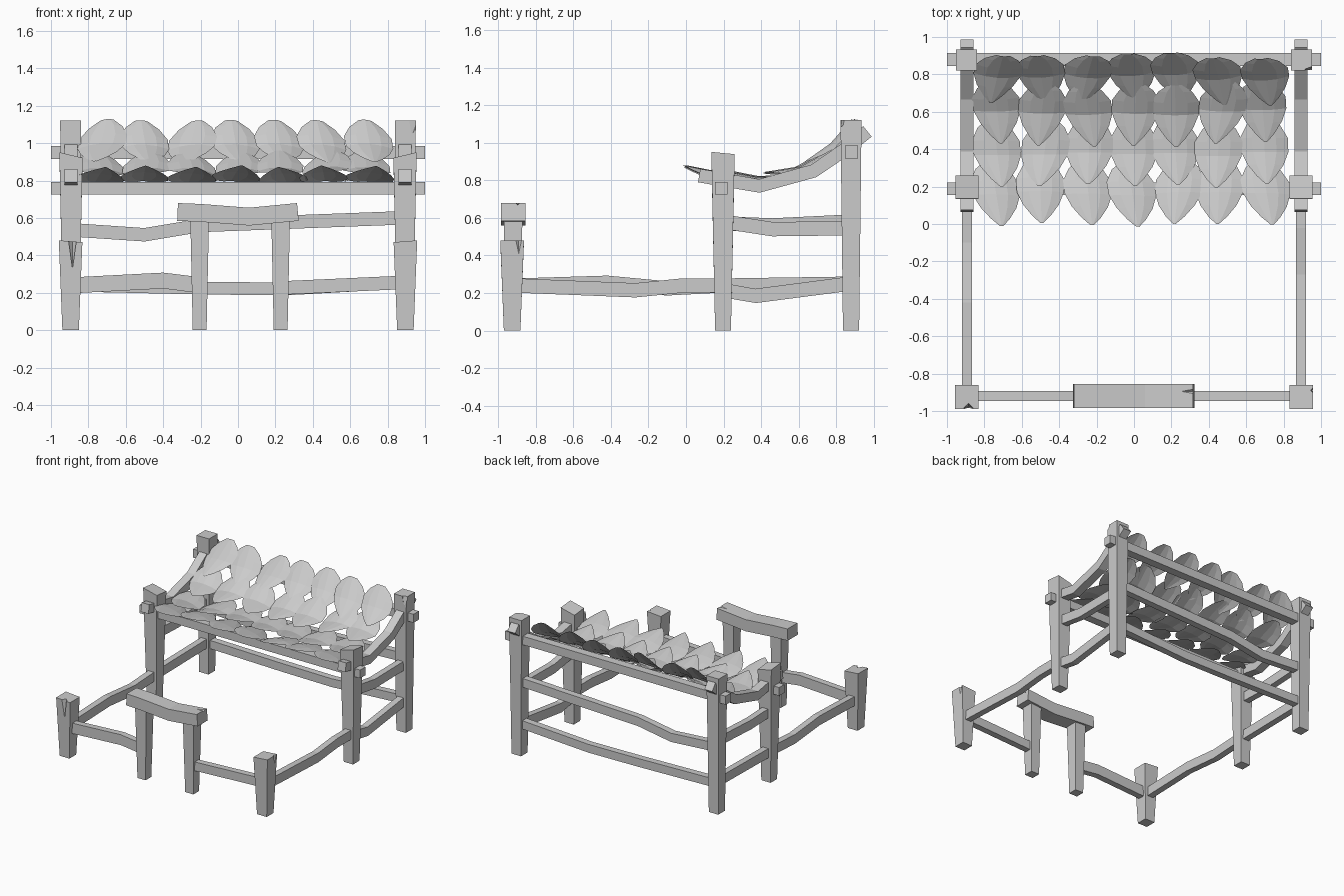
import bpy
import bmesh
import random
from mathutils import Vector

random.seed(4)
if "Cube" in bpy.data.objects:
    bpy.data.objects.remove(bpy.data.objects["Cube"])

grey = bpy.data.materials.new("plain grey")
grey.use_nodes = True
grey.diffuse_color = (0.6, 0.6, 0.6, 1)
shader = next(n for n in grey.node_tree.nodes if n.type == "BSDF_PRINCIPLED")
shader.inputs["Base Color"].default_value = grey.diffuse_color


def finish(name, bm):
    bmesh.ops.recalc_face_normals(bm, faces=bm.faces)
    mesh = bpy.data.meshes.new(name)
    bm.to_mesh(mesh)
    bm.free()
    mesh.materials.append(grey)
    obj = bpy.data.objects.new(name, mesh)
    bpy.context.collection.objects.link(obj)
    return obj


def loft(name, rings):
    """Closed bar through a list of four-cornered rings."""
    bm = bmesh.new()
    loops = [[bm.verts.new(p) for p in ring] for ring in rings]
    for a, b in zip(loops, loops[1:]):
        for i in range(4):
            j = (i + 1) % 4
            bm.faces.new((a[i], a[j], b[j], b[i]))
    bm.faces.new(loops[0])
    bm.faces.new(loops[-1])
    return finish(name, bm)


def post(name, x, y, height, bottom, top, slope_x=0, slope_y=0):
    """Upright timber, wider at the top, with a rough sloping cut."""
    corners = [(-1, -1), (1, -1), (1, 1), (-1, 1)]
    low = [(x + i * bottom, y + j * bottom, 0) for i, j in corners]
    high = [(x + i * top, y + j * top, height + i * slope_x + j * slope_y)
            for i, j in corners]
    return loft(name, [low, high])


def beam(name, points, width, height):
    """Rectangular timber following a bent path."""
    pts = [Vector(p) for p in points]
    rings = []
    for i, p in enumerate(pts):
        along = (pts[min(i + 1, len(pts) - 1)] - pts[max(i - 1, 0)]).normalized()
        side = along.cross(Vector((0, 0, 1))).normalized()
        up = side.cross(along) * height / 2
        side *= width / 2
        rings.append([p - side - up, p + side - up, p + side + up, p - side + up])
    return loft(name, rings)


def crack(target, tip, end, radius):
    """Cut a pointed split into a timber."""
    tip, end = Vector(tip), Vector(end)
    bm = bmesh.new()
    bmesh.ops.create_cone(bm, cap_ends=True, segments=4, radius1=0, radius2=radius,
                          depth=(end - tip).length)
    bmesh.ops.remove_doubles(bm, verts=bm.verts, dist=0.0001)
    turn = (end - tip).to_track_quat("Z", "Y").to_matrix()
    bmesh.ops.rotate(bm, verts=bm.verts, matrix=turn)
    bmesh.ops.translate(bm, verts=bm.verts, vec=(tip + end) / 2)
    cutter = finish("crack_cutter", bm)
    cutter.hide_render = True
    mod = target.modifiers.new("crack", "BOOLEAN")
    mod.operation = "DIFFERENCE"
    mod.object = cutter
    bpy.context.view_layer.objects.active = target
    bpy.ops.object.modifier_apply(modifier=mod.name)
    bpy.data.objects.remove(cutter)


# Corner posts and curved roof side rails
roof_curve = [(0.07, 0.825), (0.39, 0.77), (0.68, 0.85), (0.84, 0.96), (0.965, 1.06)]
posts = {}
for side, s in (("left", 1), ("right", -1)):
    posts[side] = post(side + "_front_post", s * 0.895, -0.925, 0.475,
                       0.044, 0.063, 0.005 * s)
    post(side + "_middle_post", s * 0.893, 0.197, 0.93, 0.042, 0.062, 0.015 * s, -0.006)
    posts[side + "_back"] = post(side + "_back_post", s * 0.895, 0.878, 1.12,
                                 0.043, 0.056)
    beam(side + "_roof_rail", [(s * 0.893, y, z) for y, z in roof_curve], 0.07, 0.072)

# Splits in the old timber
crack(posts["right"], (-0.885, -0.975, 0.29), (-0.885, -0.985, 0.5), 0.028)
crack(posts["left"], (0.955, -0.89, 0.41), (0.965, -0.89, 0.5), 0.025)
crack(posts["left_back"], (0.93, 0.82, 1.04), (0.95, 0.81, 1.15), 0.05)

# Roof cross beams with ends through the posts
beam("front_roof_beam", [(-1, 0.188, 0.758), (1, 0.188, 0.758)], 0.068, 0.068)
beam("back_roof_beam", [(-1, 0.88, 0.95), (1, 0.88, 0.95)], 0.068, 0.07)

# Bent back rails
beam("back_middle_rail", [(-0.87, 0.88, 0.535), (-0.5, 0.88, 0.51),
                          (-0.2, 0.88, 0.56), (0.87, 0.88, 0.6)], 0.055, 0.072)
beam("back_low_rail", [(-0.87, 0.88, 0.24), (-0.2, 0.88, 0.225),
                       (0.25, 0.88, 0.22), (0.87, 0.88, 0.255)], 0.055, 0.068)

# Side rails: (y, z) paths for each side
side_rails = {
    "left_front_rail": (0.893, [(-0.9, 0.24), (-0.27, 0.215), (-0.02, 0.24), (0.18, 0.24)]),
    "right_front_rail": (-0.893, [(-0.9, 0.24), (-0.42, 0.255), (-0.1, 0.225), (0.18, 0.24)]),
    "left_low_rail": (0.893, [(0.2, 0.215), (0.37, 0.185), (0.87, 0.25)]),
    "right_low_rail": (-0.893, [(0.2, 0.24), (0.87, 0.25)]),
    "left_middle_rail": (0.893, [(0.2, 0.58), (0.46, 0.54), (0.87, 0.545)]),
    "right_middle_rail": (-0.893, [(0.2, 0.57), (0.46, 0.56), (0.87, 0.58)]),
}
for name, (x, path) in side_rails.items():
    beam(name, [(x, y, z) for y, z in path], 0.052, 0.076)

# Front fence rails and the small counter
beam("right_fence_rail", [(-0.88, -0.92, 0.24), (-0.4, -0.92, 0.265),
                          (-0.2, -0.92, 0.24)], 0.052, 0.085)
beam("left_fence_rail", [(0.22, -0.92, 0.225), (0.88, -0.92, 0.255)], 0.052, 0.072)
for name, x in (("right_counter_leg", -0.205), ("left_counter_leg", 0.228)):
    post(name, x, -0.92, 0.6, 0.037, 0.05)
counter = beam("counter_top", [(-0.323, -0.92, 0.632), (-0.2, -0.92, 0.627),
                               (0.06, -0.92, 0.607), (0.32, -0.92, 0.632)], 0.13, 0.095)
crack(counter, (0.24, -0.895, 0.675), (0.34, -0.895, 0.69), 0.025)

# Leaf roof: (fraction along leaf, half width), then (y, z) tip, middle and stem of each row
outline = [(0, 0.008), (0.12, 0.05), (0.3, 0.096), (0.5, 0.126),
           (0.7, 0.128), (0.88, 0.09), (1, 0.035)]
rows = [
    [(-0.01, 0.862), (0.16, 0.828), (0.34, 0.78)],
    [(0.2, 0.838), (0.37, 0.805), (0.56, 0.81)],
    [(0.43, 0.828), (0.6, 0.855), (0.76, 0.945)],
    [(0.655, 0.89), (0.79, 0.985), (0.905, 1.115)],
]


def leaf(name, x, path, twist, shift, lift):
    """Pointed leaf folded down from its middle ridge."""
    bm = bmesh.new()
    tip, mid, stem = [Vector((0, y, z)) for y, z in path]
    strips = []
    for t, half in outline:
        p = tip.lerp(mid, t * 2) if t < 0.5 else mid.lerp(stem, t * 2 - 1)
        normal = (stem - tip).normalized()
        normal = Vector((0, -normal.z, normal.y))
        strip = []
        for k in (-1, -0.5, 0, 0.5, 1):
            drop = 0.012 - 0.2 * half * k * k + twist * k * half
            q = p + normal * (drop + lift)
            q.x = x + k * half + twist * 0.6 * (t - 0.5)
            q.y += shift
            strip.append(bm.verts.new(q))
        strips.append(strip)
    for a, b in zip(strips, strips[1:]):
        for i in range(4):
            bm.faces.new((a[i], a[i + 1], b[i + 1], b[i]))
    obj = finish(name, bm)
    # Upper side faces the sky
    if sum(f.normal.z * f.area for f in obj.data.polygons) < 0:
        obj.data.flip_normals()


columns = [-0.73, -0.49, -0.25, 0, 0.23, 0.46, 0.7]
for r, path in enumerate(rows):
    for c, x in enumerate(columns):
        leaf(f"roof_leaf_{r + 1}_{c + 1}", x + random.uniform(-0.012, 0.012), path,
             random.uniform(-0.12, 0.12), random.uniform(-0.015, 0.015),
             random.uniform(-0.004, 0.008))
